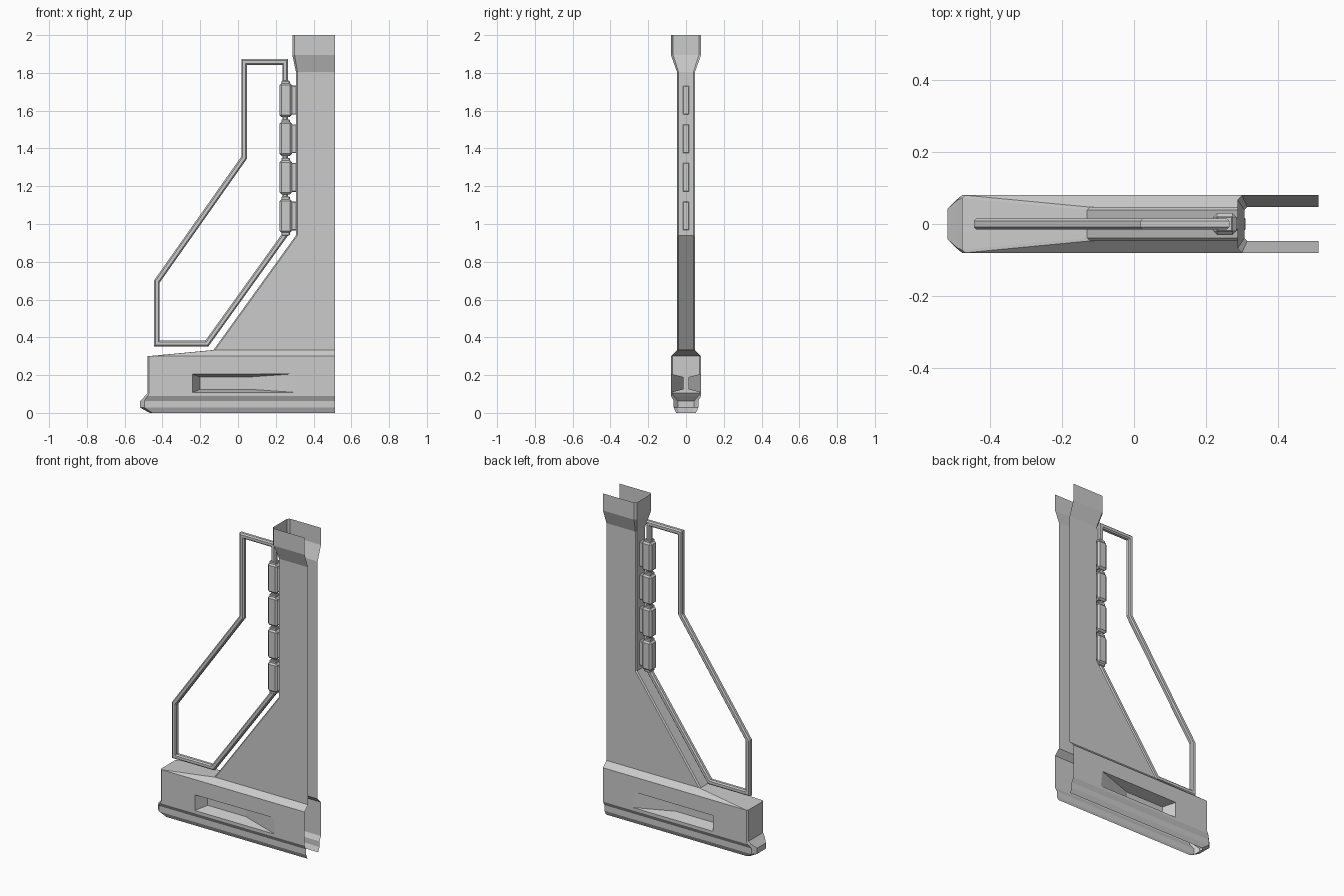
import bpy, bmesh
from mathutils import Vector

cube = bpy.data.objects.get("Cube")
if cube:
    bpy.data.objects.remove(cube, do_unlink=True)

GREY = (0.6, 0.6, 0.6, 1.0)
mat = bpy.data.materials.new("plain grey")
mat.use_nodes = True
mat.diffuse_color = GREY
mat.node_tree.nodes["Principled BSDF"].inputs["Base Color"].default_value = GREY

OPEN_X = 0.513  # open end of the shell


def finish(bm, name):
    bmesh.ops.recalc_face_normals(bm, faces=bm.faces)
    mesh = bpy.data.meshes.new(name)
    bm.to_mesh(mesh)
    bm.free()
    mesh.materials.append(mat)
    obj = bpy.data.objects.new(name, mesh)
    bpy.context.collection.objects.link(obj)
    return obj


def box(name, x, y, z, bevel):
    """Bevelled block from ranges in x and z and a half depth in y."""
    bm = bmesh.new()
    bmesh.ops.create_cube(bm, size=1)
    for v in bm.verts:
        v.co = Vector((x[0] if v.co.x < 0 else x[1],
                       y if v.co.y > 0 else -y,
                       z[0] if v.co.z < 0 else z[1]))
    if bevel:
        bmesh.ops.bevel(bm, geom=bm.edges[:], offset=bevel, segments=1,
                        affect='EDGES', profile=0.5)
    return finish(bm, name)


# Wall shell: U-shaped rings (height, end x, half width, corner cut)
LEVELS = [
    (0.0, -0.468, 0.052, 0.014),
    (0.028, -0.518, 0.065, 0.022),
    (0.063, -0.518, 0.065, 0.022),
    (0.09, -0.492, 0.08, 0.014),
    (0.106, -0.478, 0.08, 0.008),
    (0.30, -0.478, 0.08, 0.008),
    (0.333, -0.13, 0.047, 0.008),
    (0.94, 0.307, 0.047, 0.008),
    (1.804, 0.307, 0.047, 0.008),
    (1.894, 0.288, 0.08, 0.012),
    (2.0, 0.288, 0.08, 0.012),
]
VENT_BAND = 4  # band between rings that carries the side vents
bm = bmesh.new()
rings = []
for z, end, w, c in LEVELS:
    half = [(OPEN_X, w), (end + c, w), (end, w - c)]
    plan = [(x, -y) for x, y in half] + [(x, y) for x, y in reversed(half)]
    rings.append([bm.verts.new((x, y, z)) for x, y in plan])
for i, (a, b) in enumerate(zip(rings, rings[1:])):
    for j in range(5):
        if i == VENT_BAND and j in (0, 4):
            continue
        bm.faces.new((a[j], a[j + 1], b[j + 1], b[j]))

# Sunken side vents with a ramp toward the open end
RIM = [(-0.24, 0.108), (0.31, 0.108), (0.30, 0.207), (-0.24, 0.205)]
FLOOR = [(-0.20, 0.125), (0.062, 0.125), (0.062, 0.19), (-0.20, 0.19)]
low, high = rings[VENT_BAND], rings[VENT_BAND + 1]
for side, near, far in ((-1, 1, 0), (1, 4, 5)):
    outer = [low[near], low[far], high[far], high[near]]
    rim = [bm.verts.new((x, side * 0.08, z)) for x, z in RIM]
    floor = [bm.verts.new((x, side * 0.012, z)) for x, z in FLOOR]
    for p, q in ((outer, rim), (rim, floor)):
        for k in range(4):
            n = (k + 1) % 4
            bm.faces.new((p[k], p[n], q[n], q[k]))
    bm.faces.new(floor)
finish(bm, "wall_shell")

# Side frame: mitred loop with a chamfered square section
PATH = [Vector(p) for p in ((0.033, 1.857), (0.25, 1.857), (0.25, 0.945),
                            (-0.165, 0.367), (-0.43, 0.367),
                            (-0.43, 0.695), (0.033, 1.352))]
R, K = 0.0155, 0.008
SECTION = [(R, -K), (R, K), (K, R), (-K, R), (-R, K), (-R, -K), (-K, -R), (K, -R)]
bm = bmesh.new()
loops = []
for i, p in enumerate(PATH):
    d0 = (p - PATH[i - 1]).normalized()
    d1 = (PATH[(i + 1) % len(PATH)] - p).normalized()
    n0, n1 = Vector((-d0.y, d0.x)), Vector((-d1.y, d1.x))
    miter = (n0 + n1) / (1 + n0.dot(n1))
    loops.append([bm.verts.new((p.x + miter.x * s, t, p.y + miter.y * s))
                  for s, t in SECTION])
for i, a in enumerate(loops):
    b = loops[(i + 1) % len(loops)]
    for j in range(len(SECTION)):
        n = (j + 1) % len(SECTION)
        bm.faces.new((a[j], a[n], b[n], b[j]))
finish(bm, "side_frame")

# Clamp blocks on the frame, with collars and wall mounts
PITCH, HEIGHT, BOTTOM = 0.2045, 0.181, 0.952
for i in range(4):
    z0 = BOTTOM + i * PITCH
    z1 = z0 + HEIGHT
    box(f"clamp_block_{i + 1}", (0.22, 0.285), 0.03, (z0, z1), 0.011)
    box(f"clamp_mount_{i + 1}", (0.28, 0.31), 0.018, (z0 + 0.014, z1 - 0.014), 0.004)
    box(f"clamp_collar_{i + 1}", (0.23, 0.274), 0.021, (z1 - 0.01, z1 + 0.012), 0.003)
box("clamp_collar_bottom", (0.23, 0.274), 0.021, (BOTTOM - 0.012, BOTTOM + 0.01), 0.003)
